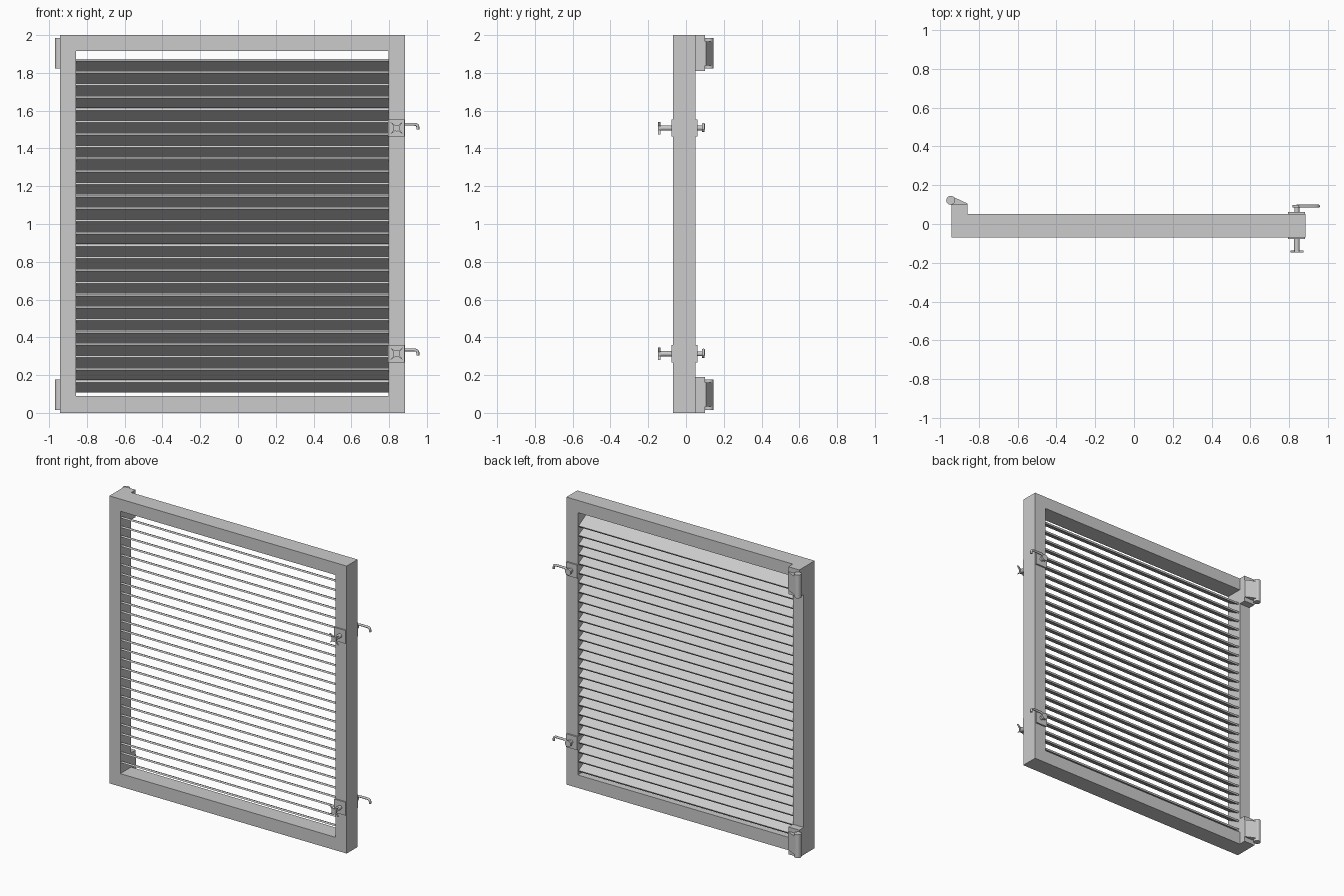
import bpy, bmesh, math
from mathutils import Matrix, Vector

if "Cube" in bpy.data.objects:
    bpy.data.objects.remove(bpy.data.objects["Cube"], do_unlink=True)

grey = bpy.data.materials.new("painted_grey")
grey.use_nodes = True
colour = (0.6, 0.6, 0.6, 1)
grey.diffuse_color = colour
grey.node_tree.nodes["Principled BSDF"].inputs["Base Color"].default_value = colour


def finish(name, bm, smooth=False):
    bmesh.ops.recalc_face_normals(bm, faces=bm.faces)
    mesh = bpy.data.meshes.new(name)
    bm.to_mesh(mesh)
    bm.free()
    mesh.materials.append(grey)
    ob = bpy.data.objects.new(name, mesh)
    bpy.context.collection.objects.link(ob)
    if smooth:
        bpy.ops.object.select_all(action='DESELECT')
        ob.select_set(True)
        bpy.context.view_layer.objects.active = ob
        bpy.ops.object.shade_smooth_by_angle()
    return ob


def box(name, x, y, z):
    bm = bmesh.new()
    bmesh.ops.create_cube(bm, size=1)
    for v in bm.verts:
        v.co = [a + (b - a) * (c + 0.5) for (a, b), c in zip((x, y, z), v.co)]
    return finish(name, bm)


def prism(name, points, depth):
    """Extrude a closed 3D outline by a depth vector."""
    bm = bmesh.new()
    face = bm.faces.new([bm.verts.new(p) for p in points])
    out = bmesh.ops.extrude_face_region(bm, geom=[face])
    bmesh.ops.translate(bm, vec=depth, verts=[g for g in out["geom"] if isinstance(g, bmesh.types.BMVert)])
    # the extrusion keeps the first face as the other cap
    return finish(name, bm)


def rod(name, start, end, r, sides=20):
    a, b = Vector(start), Vector(end)
    bm = bmesh.new()
    turn = (b - a).to_track_quat('Z', 'Y').to_matrix().to_4x4()
    bmesh.ops.create_cone(bm, cap_ends=True, segments=sides, radius1=r, radius2=r,
                          depth=(b - a).length, matrix=Matrix.Translation((a + b) / 2) @ turn)
    return finish(name, bm, True)


# Frame: one rectangular ring
FRONT, BACK = -0.069, 0.051
LEFT, RIGHT = -0.942, 0.885
IN_L, IN_R, IN_B, IN_T = -0.858, 0.797, 0.09, 1.915
bm = bmesh.new()


def ring(l, r, b, t, y):
    return [bm.verts.new((x, y, z)) for x, z in ((l, b), (r, b), (r, t), (l, t))]


loops = [ring(LEFT, RIGHT, 0, 2, FRONT), ring(LEFT, RIGHT, 0, 2, BACK),
         ring(IN_L, IN_R, IN_B, IN_T, BACK), ring(IN_L, IN_R, IN_B, IN_T, FRONT)]
for k in range(4):
    p, q = loops[k], loops[(k + 1) % 4]
    for i in range(4):
        j = (i + 1) % 4
        bm.faces.new((p[i], p[j], q[j], q[i]))
finish("frame", bm)

# Louvre slats: front edge high, back edge low
COUNT, TILT = 27, math.radians(29)
LOW, HIGH = 0.14, 1.842
for i in range(COUNT):
    bm = bmesh.new()
    bmesh.ops.create_cube(bm, size=1)
    z = LOW + (HIGH - LOW) * i / (COUNT - 1)
    place = (Matrix.Translation(((IN_L + IN_R) / 2, -0.009, z))
             @ Matrix.Rotation(-TILT, 4, 'X')
             @ Matrix.Diagonal((IN_R - IN_L, 0.112, 0.012, 1)))
    bm.transform(place)
    finish(f"slat_{i + 1}", bm)

# Hinges: block, tapering leaf and pin
for side, b0, b1, p0, p1 in (("upper", 1.81, 2, 1.822, 1.985), ("lower", 0, 0.19, 0.015, 0.178)):
    box(side + "_hinge_block", (LEFT, IN_L), (BACK, 0.1), (b0, b1))
    outline = ((IN_L, 0.099), (IN_L, 0.105), (-0.935, 0.141), (-0.945, 0.099))
    prism(side + "_hinge_leaf", [(x, y, p0 + 0.018) for x, y in outline], (0, 0, p1 - p0 - 0.036))
    rod(side + "_hinge_pin", (-0.946, 0.122, p0), (-0.946, 0.122, p1), 0.023)

# Latches: plate, star knob in front, hooked rod behind
KX = 0.84
for side, z in (("upper", 1.508), ("lower", 0.313)):
    box(side + "_latch_plate", (IN_L + 1.653, 0.881), (-0.078, 0.062), (z - 0.046, z + 0.046))
    rod(side + "_knob_shaft", (KX, -0.078, z), (KX, -0.14, z), 0.014)
    star = []
    for i in range(16):
        a = math.tau * i / 16
        r = (0.017, 0.02, 0.047, 0.02)[i % 4]
        a += (0, 0.17, 0, -0.17)[i % 4]
        star.append((KX + r * math.cos(a), -0.147, z + r * math.sin(a)))
    prism(side + "_star_knob", star, (0, 0.011, 0))
    rod(side + "_hook_shaft", (KX, 0.06, z), (KX, 0.09, z), 0.013)
    rod(side + "_hook_disc", (KX, 0.084, z), (KX, 0.099, z), 0.022)
    curve = bpy.data.curves.new(side + "_hook", 'CURVE')
    curve.dimensions = '3D'
    curve.bevel_depth = 0.008
    curve.bevel_resolution = 2
    curve.use_fill_caps = True
    path = ((KX, 0), (0.852, 0.012), (0.868, 0.02), (0.938, 0.02), (0.948, 0.016), (0.952, 0.006), (0.952, -0.009))
    line = curve.splines.new('POLY')
    line.points.add(len(path) - 1)
    for pt, (x, dz) in zip(line.points, path):
        pt.co = (x, 0.092, z + dz, 1)
    curve.materials.append(grey)
    bpy.context.collection.objects.link(bpy.data.objects.new(side + "_hook", curve))
